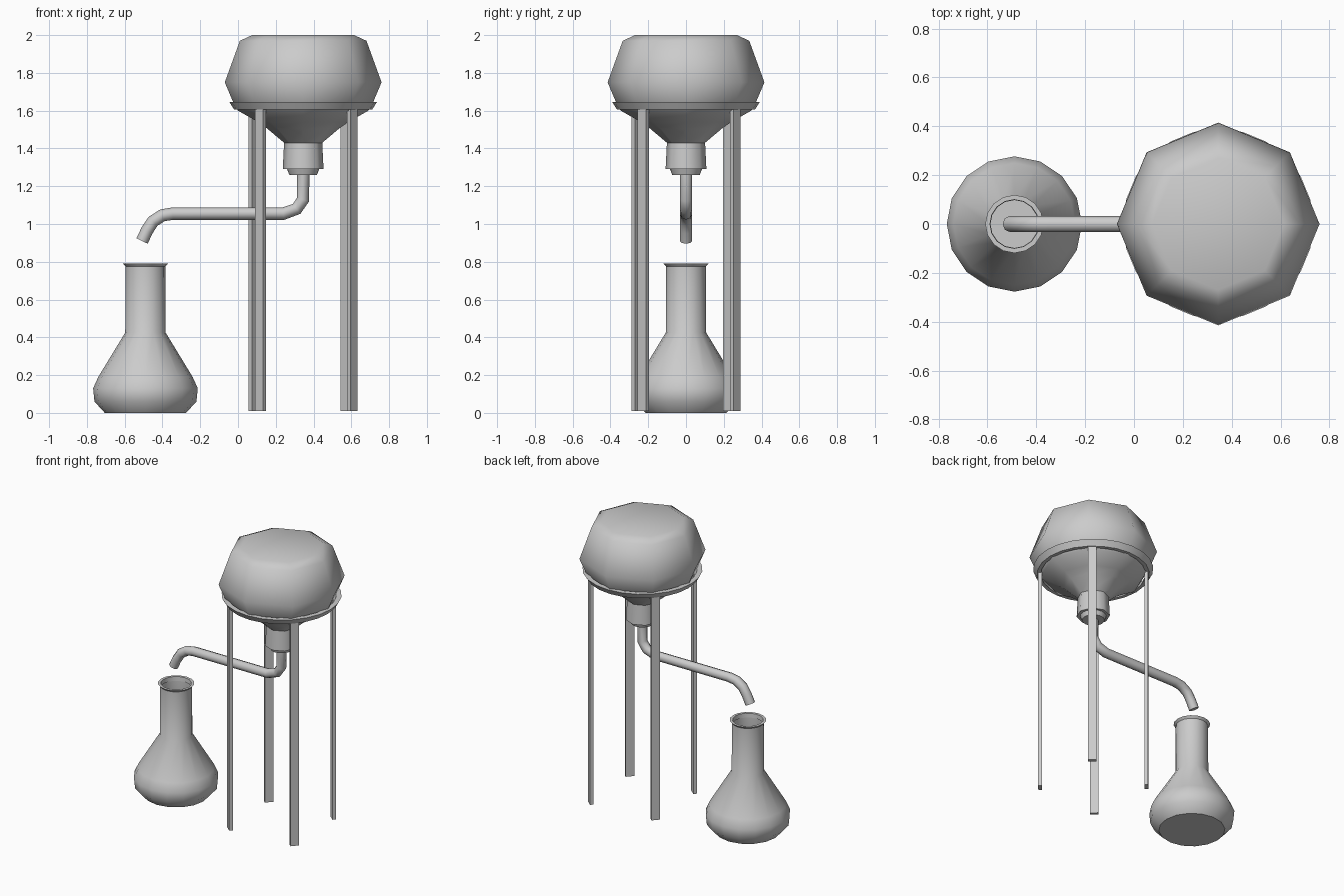
import bpy, bmesh, math
from mathutils import Matrix

if "Cube" in bpy.data.objects:
    bpy.data.objects.remove(bpy.data.objects["Cube"])

TANK_X, FLASK_X = 0.345, -0.49


def finish(obj, angle):
    bpy.ops.object.select_all(action='DESELECT')
    obj.select_set(True)
    bpy.context.view_layer.objects.active = obj
    bpy.ops.object.shade_smooth_by_angle(angle=math.radians(angle))


def link_bmesh(name, bm):
    bmesh.ops.recalc_face_normals(bm, faces=bm.faces[:])
    mesh = bpy.data.meshes.new(name)
    bm.to_mesh(mesh)
    bm.free()
    obj = bpy.data.objects.new(name, mesh)
    bpy.context.collection.objects.link(obj)
    return obj


def lathe(name, profile, sides, x, angle=50, cap_start=True, cap_end=True, closed=False):
    """Revolve (radius, z) points about a vertical axis at x."""
    bm = bmesh.new()
    rings = []
    for r, z in profile:
        rings.append([bm.verts.new((r * math.cos(2 * math.pi * i / sides),
                                    r * math.sin(2 * math.pi * i / sides), z))
                      for i in range(sides)])
    pairs = list(zip(rings, rings[1:]))
    if closed:
        pairs.append((rings[-1], rings[0]))
    for a, b in pairs:
        for i in range(sides):
            j = (i + 1) % sides
            bm.faces.new((a[i], a[j], b[j], b[i]))
    if cap_start and not closed:
        bm.faces.new(rings[0])
    if cap_end and not closed:
        bm.faces.new(rings[-1])
    obj = link_bmesh(name, bm)
    obj.location.x = x
    finish(obj, angle)
    return obj


# Eight-sided tank with funnel bottom and neck
lathe("tank", [(0.108, 1.29), (0.101, 1.43), (0.19, 1.505), (0.24, 1.54),
               (0.345, 1.60), (0.36, 1.62), (0.415, 1.75),
               (0.335, 1.97), (0.27, 2.0)], 8, TANK_X)

# Support ring around the tank
lathe("support_ring", [(0.365, 1.605), (0.39, 1.645), (0.355, 1.645), (0.34, 1.605)],
      24, TANK_X, angle=35, closed=True)

# Outlet cap below the neck
lathe("outlet_cap", [(0.073, 1.26), (0.087, 1.295)], 16, TANK_X, angle=35)

# Four flat legs, turned slightly around the tank axis
for i in range(4):
    bm = bmesh.new()
    bmesh.ops.create_cube(bm, size=1.0)
    a = math.radians(49 + 90 * i)
    bm.transform(Matrix.Translation((TANK_X, 0, 0))
                 @ Matrix.Rotation(a, 4, 'Z')
                 @ Matrix.Translation((0.345, 0, 0.815))
                 @ Matrix.Diagonal((0.024, 0.057, 1.61, 1)))
    link_bmesh(f"leg_{i + 1}", bm)

# Bent pipe leading to the flask
path = [(0.345, 1.28), (0.345, 1.13), (0.31, 1.08), (0.24, 1.055),
        (-0.345, 1.055), (-0.40, 1.046), (-0.45, 1.014), (-0.482, 0.965), (-0.508, 0.91)]
curve = bpy.data.curves.new("pipe", 'CURVE')
curve.dimensions = '3D'
curve.bevel_depth = 0.033
curve.bevel_resolution = 2
curve.use_fill_caps = True
spline = curve.splines.new('POLY')
spline.points.add(len(path) - 1)
for p, (x, z) in zip(spline.points, path):
    p.co = (x, 0, z, 1)
pipe = bpy.data.objects.new("pipe", curve)
bpy.context.collection.objects.link(pipe)
bpy.ops.object.select_all(action='DESELECT')
pipe.select_set(True)
bpy.context.view_layer.objects.active = pipe
bpy.ops.object.convert(target='MESH')
finish(bpy.context.view_layer.objects.active, 50)

# Open conical flask with a flared lip
lathe("flask", [(0.215, 0.0), (0.27, 0.06), (0.277, 0.13), (0.25, 0.19),
                (0.107, 0.425), (0.105, 0.775), (0.119, 0.79), (0.100, 0.79), (0.098, 0.76)],
      16, FLASK_X, angle=40, cap_end=False)
